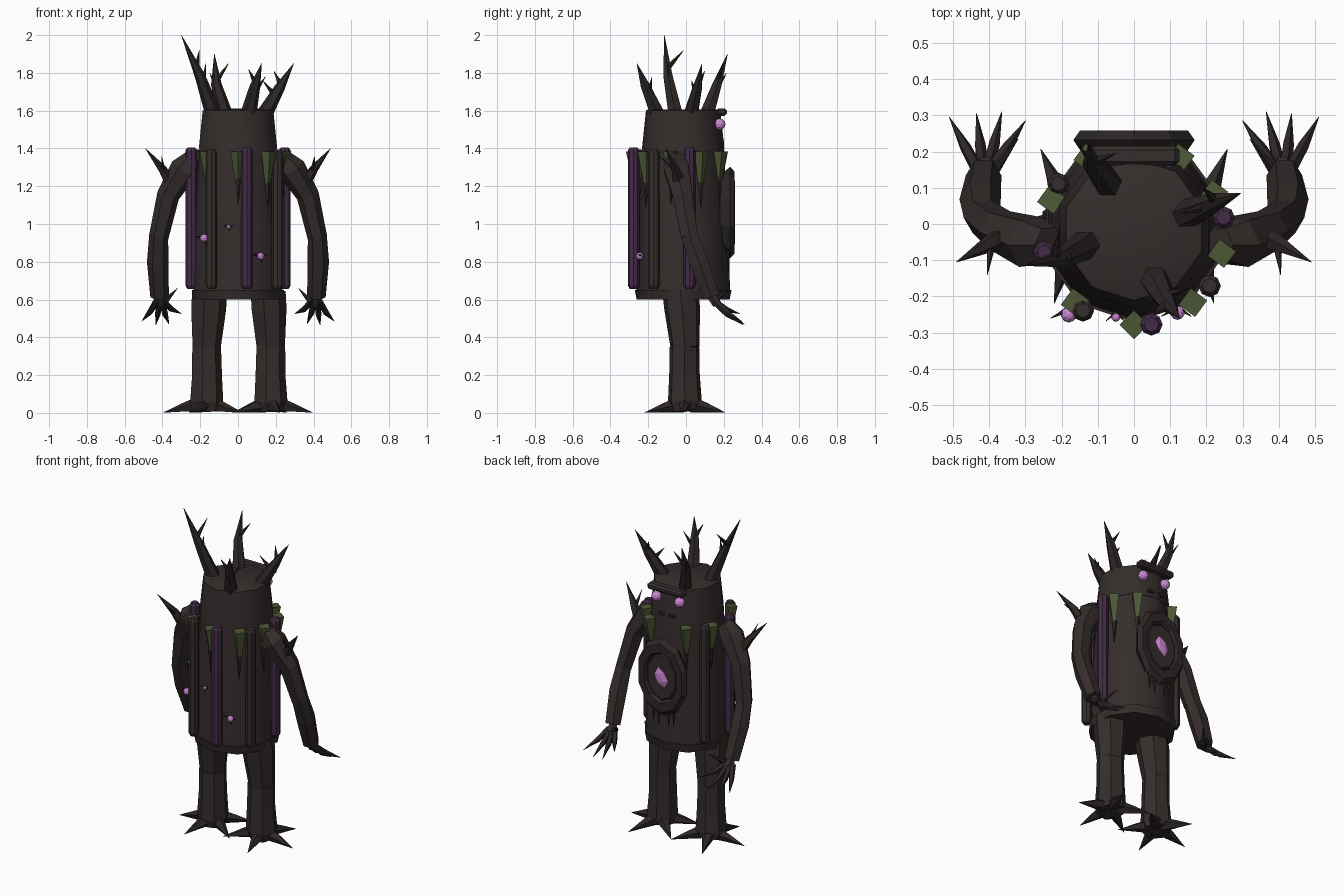
import bpy, bmesh, math
from mathutils import Vector

if "Cube" in bpy.data.objects:
    bpy.data.objects.remove(bpy.data.objects["Cube"])


def material(name, color):
    m = bpy.data.materials.new(name)
    m.diffuse_color = (*color, 1)
    m.use_nodes = True
    m.node_tree.nodes["Principled BSDF"].inputs["Base Color"].default_value = m.diffuse_color
    return m


BARK = material("dark bark", (0.035, 0.026, 0.025))
THORN = material("black bark", (0.026, 0.020, 0.019))
PURPLE = material("purple vine", (0.057, 0.025, 0.064))
MOSS = material("moss green", (0.075, 0.098, 0.036))
PINK = material("pink glow", (0.62, 0.25, 0.68))


def finish(name, bm, mat):
    bmesh.ops.recalc_face_normals(bm, faces=bm.faces)
    me = bpy.data.meshes.new(name)
    bm.to_mesh(me)
    bm.free()
    me.materials.append(mat)
    ob = bpy.data.objects.new(name, me)
    bpy.context.collection.objects.link(ob)
    return ob


def tube(name, pts, radii, mat, sides=6, phase=0.0, zscale=1.0):
    """Closed faceted tube through points, one radius per point."""
    pts = [Vector(p) for p in pts]
    axis = (pts[-1] - pts[0]).normalized()
    ref = Vector((1, 0, 0)) if abs(axis.x) < 0.85 else Vector((0, 0, 1))
    bm = bmesh.new()
    rings = []
    for i, (p, r) in enumerate(zip(pts, radii)):
        t = pts[min(i + 1, len(pts) - 1)] - pts[max(i - 1, 0)]
        t = t.normalized() if t.length > 1e-6 else axis
        if t.dot(axis) < 0 or abs(t.dot(ref)) > 0.98:
            t = axis
        u = (ref - t * ref.dot(t)).normalized()
        v = t.cross(u)
        ring = []
        for k in range(sides):
            a = phase + 2 * math.pi * k / sides
            d = (u * math.cos(a) + v * math.sin(a)) * r
            d.z *= zscale
            ring.append(bm.verts.new(p + d))
        rings.append(ring)
    for a, b in zip(rings, rings[1:]):
        for k in range(sides):
            j = (k + 1) % sides
            bm.faces.new((a[k], a[j], b[j], b[k]))
    bm.faces.new(rings[0][::-1])
    bm.faces.new(rings[-1])
    return finish(name, bm, mat)


def thorn(name, a, b, r, mat=THORN, sides=5):
    return tube(name, [a, b], [r, 0.001], mat, sides)


def gem(name, loc, r, scale=(1, 1, 1), tilt=0.0, detail=2):
    bm = bmesh.new()
    bmesh.ops.create_icosphere(bm, subdivisions=detail, radius=r)
    ob = finish(name, bm, PINK)
    ob.location, ob.scale, ob.rotation_euler = loc, scale, (0, tilt, 0)
    return ob


def box(name, loc, size, bevel):
    bm = bmesh.new()
    bmesh.ops.create_cube(bm, size=1)
    bmesh.ops.scale(bm, vec=size, verts=bm.verts)
    bmesh.ops.translate(bm, vec=loc, verts=bm.verts)
    bmesh.ops.bevel(bm, geom=bm.edges[:], offset=bevel, segments=1, affect='EDGES')
    return finish(name, bm, BARK)


CY = -0.015  # trunk axis


def around(deg, r, z, cy=-0.03):
    a = math.radians(deg)
    return Vector((r * math.cos(a), cy + r * math.sin(a), z))


# Trunk, waist and head, smooth round the sides
trunk_parts = [
    tube("trunk", [(0, CY, 0.64), (0, CY, 1.0), (0, CY, 1.41)], [0.248, 0.24, 0.214], BARK, 10, 0.314),
    tube("waist", [(0, CY, 0.6), (0, CY, 0.65)], [0.246, 0.256], BARK, 10, 0.314),
    tube("head", [(0, CY, 1.40), (0, CY, 1.60), (0, CY, 1.605)], [0.218, 0.197, 0.188], BARK, 10, 0.314),
]
for ob in trunk_parts:
    ob.select_set(True)
bpy.context.view_layer.objects.active = trunk_parts[0]
bpy.ops.object.shade_smooth_by_angle(angle=math.radians(40))

# Vertical bark ridges and vines round the back
for i in range(6):
    deg = 146 + i * 45
    vine = i % 2
    top = 1.405 if vine else 1.395
    pts = [around(deg, 0.252, z) for z in (0.655, 0.675, top - 0.015, top)]
    tube("purple_vine" if vine else "bark_ridge", pts, [0.02, 0.031, 0.031, 0.02],
         PURPLE if vine else BARK, 8)

# Hanging moss wedges, with a thin root below each
for i, deg in enumerate((27, 59, 121, 157, 229, 270, 311, 348)):
    drop = 1.17 + 0.02 * (i % 2)
    tube("hanging_moss", [around(deg, 0.236, drop), around(deg, 0.248, 1.385)], [0.008, 0.04],
         MOSS, 4, 0.15 if deg != 270 else 0)
    thorn("moss_root", around(deg, 0.238, drop + 0.05), around(deg, 0.243, drop - 0.09), 0.016)

# Antler branches: base, bend, tip, then twigs as (height fraction above bend, tip)
horns = [
    ((-0.13, -0.055, 1.58), (-0.20, -0.095, 1.78), (-0.30, -0.115, 2.0),
     [(0.2, (-0.205, -0.012, 1.92)), (-0.2, (-0.17, -0.10, 1.85))]),
    ((-0.07, 0.11, 1.58), (-0.115, 0.165, 1.74), (-0.125, 0.22, 1.90),
     [(0.1, (-0.05, 0.195, 1.85)), (-0.3, (-0.15, 0.215, 1.80))]),
    ((0.055, -0.15, 1.58), (0.09, -0.215, 1.73), (0.125, -0.26, 1.85),
     [(0.1, (0.055, -0.25, 1.82)), (-0.3, (0.145, -0.18, 1.78))]),
    ((0.14, 0.025, 1.58), (0.22, 0.06, 1.72), (0.295, 0.085, 1.85),
     [(0.1, (0.19, 0.10, 1.81)), (-0.3, (0.13, 0.03, 1.76))]),
]
for base, bend, tip, twigs in horns:
    tube("antler", [base, bend, tip], [0.043, 0.028, 0.001], THORN, 6)
    for f, end in twigs:
        start = Vector(bend).lerp(Vector(tip if f > 0 else base), abs(f))
        thorn("antler_twig", start, end, 0.017)

# Face: brow, eyes and mouth bumps
box("brow", (0, 0.188, 1.592), (0.25, 0.056, 0.04), 0.012)
for s in (-1, 1):
    gem("eye", (s * 0.08, 0.178, 1.528), 0.031)
    box("mouth_bump", (s * 0.035, 0.19, 1.435), (0.045, 0.02, 0.02), 0.004)

# Chest knot: outer rim, inner plate, glowing core and drips
tube("chest_rim", [(0, 0.18, 1.06), (0, 0.232, 1.06), (0, 0.258, 1.06), (0, 0.2581, 1.06), (0, 0.238, 1.06)],
     [0.14, 0.176, 0.157, 0.118, 0.108], THORN, 10, 0.314, 1.38)
tube("chest_plate", [(0, 0.23, 1.06), (0, 0.245, 1.06)], [0.112, 0.10], BARK, 10, 0.314, 1.38)
gem("chest_core", (0, 0.246, 1.06), 0.05, (0.88, 0.24, 1.25), 0.35, 1)
for i in range(5):
    x = (i - 2) * 0.035
    thorn("chest_drip", (x, 0.222, 0.86), (x, 0.226, 0.765 - 0.02 * (i % 2)), 0.011)

# Glowing buds on the back, each with tiny thorns
for x, y, z, size in ((-0.18, -0.25, 0.925, 1), (-0.05, -0.258, 0.985, 0.55), (0.12, -0.245, 0.83, 0.9)):
    gem("glowing_bud", (x, y, z), 0.022 * size)
    for dx, dz in ((-0.05, 0.012), (0.042, 0.01), (0.01, -0.04)):
        thorn("bud_thorn", (x, y + 0.015, z), (x + dx * size, y - 0.01, z + dz * size), 0.009 * size)

for s in (-1, 1):
    def m(x, y, z):
        return Vector((s * x, y, z))

    # Arm
    tube("upper_arm", [m(0.235, -0.055, 1.35), m(0.285, -0.05, 1.29), m(0.37, -0.018, 1.15), m(0.42, 0.02, 0.93)],
         [0.05, 0.076, 0.06, 0.052], BARK, 6)
    tube("forearm", [m(0.42, 0.018, 0.94), m(0.425, 0.068, 0.80), m(0.415, 0.135, 0.615)],
         [0.05, 0.057, 0.049], BARK, 6)
    # Arm branch
    tube("arm_branch", [m(0.34, -0.03, 1.19), m(0.40, -0.055, 1.29), m(0.49, -0.105, 1.40)],
         [0.035, 0.024, 0.001], THORN, 5)
    thorn("arm_twig", m(0.395, -0.055, 1.28), m(0.405, -0.14, 1.36), 0.014)
    # Hand
    tube("palm", [m(0.412, 0.125, 0.63), m(0.41, 0.165, 0.575)], [0.024, 0.028], BARK, 6)
    for tip, bx in (((0.30, 0.285, 0.525), 0.392), ((0.365, 0.31, 0.47), 0.404),
                    ((0.435, 0.305, 0.465), 0.418), ((0.51, 0.295, 0.485), 0.432)):
        base, end = m(bx, 0.15, 0.59), m(*tip)
        tube("finger", [base, base.lerp(end, 0.45) + Vector((0, 0, -0.012)), end],
             [0.018, 0.016, 0.001], THORN, 5)
    thorn("thumb", m(0.39, 0.145, 0.585), m(0.32, 0.235, 0.66), 0.018)

    # Leg
    tube("thigh", [m(0.155, -0.03, 0.64), m(0.16, -0.02, 0.55), m(0.17, -0.005, 0.345)],
         [0.097, 0.097, 0.078], BARK, 7)
    tube("shin", [m(0.17, -0.008, 0.35), m(0.168, -0.008, 0.2), m(0.17, -0.006, 0.06), m(0.17, 0, 0.015)],
         [0.08, 0.083, 0.092, 0.08], BARK, 7)
    # Root toes
    for k in range(5):
        a = math.radians(-5 + 72 * k)
        d = Vector((s * math.cos(a), math.sin(a), 0))
        hub = m(0.17, 0, 0)
        tube("root_toe", [hub + d * 0.04 + Vector((0, 0, 0.044)), hub + d * 0.12 + Vector((0, 0, 0.027)),
                          hub + d * 0.225 + Vector((0, 0, 0.002))], [0.042, 0.025, 0.001], THORN, 5)
